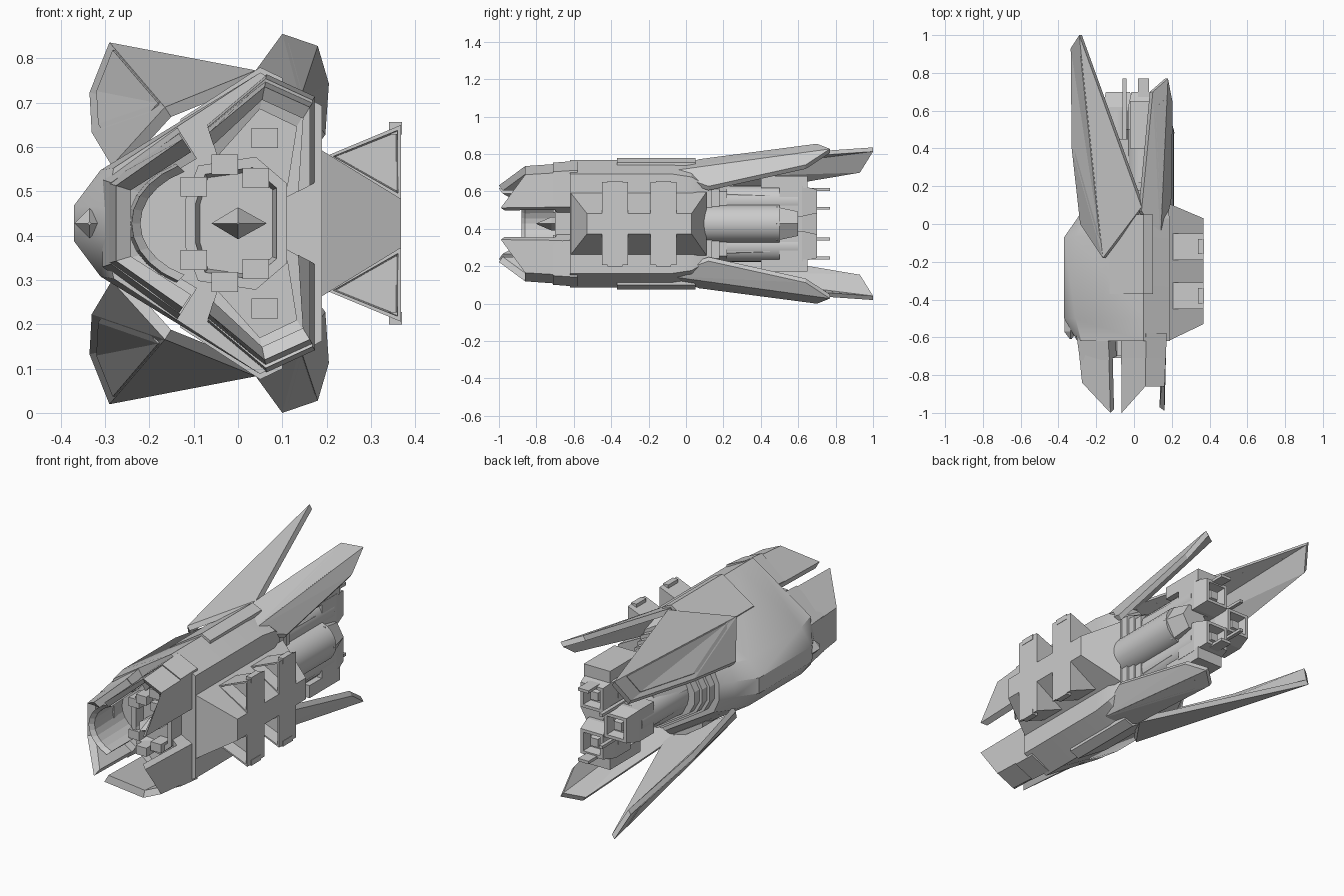
import bpy, bmesh, math
from mathutils import Vector

old = bpy.data.objects.get("Cube")
if old:
    bpy.data.objects.remove(old, do_unlink=True)

ZC = 0.4275  # height of the mirror plane; h below is measured from it

grey = bpy.data.materials.new("hull grey")
grey.use_nodes = True
grey.diffuse_color = (0.6, 0.6, 0.6, 1)
grey.node_tree.nodes["Principled BSDF"].inputs["Base Color"].default_value = (0.6, 0.6, 0.6, 1)


def finish(name, bm, mirror=False, smooth=False):
    """Turn a bmesh in (x, y, h) space into an object, optionally mirrored in h."""
    bmesh.ops.recalc_face_normals(bm, faces=bm.faces)
    if mirror:
        copy = bmesh.ops.duplicate(bm, geom=bm.verts[:] + bm.edges[:] + bm.faces[:])["geom"]
        for v in [g for g in copy if isinstance(g, bmesh.types.BMVert)]:
            v.co.z *= -1
        bmesh.ops.reverse_faces(bm, faces=[g for g in copy if isinstance(g, bmesh.types.BMFace)])
    bmesh.ops.translate(bm, verts=bm.verts, vec=(0, 0, ZC))
    mesh = bpy.data.meshes.new(name)
    bm.to_mesh(mesh)
    bm.free()
    mesh.materials.append(grey)
    ob = bpy.data.objects.new(name, mesh)
    bpy.context.collection.objects.link(ob)
    if smooth:
        bpy.ops.object.select_all(action="DESELECT")
        ob.select_set(True)
        bpy.context.view_layer.objects.active = ob
        bpy.ops.object.shade_smooth_by_angle(angle=math.radians(28))
    return ob


def sym(half):
    """Close a half section of (x, h) points into a ring."""
    return half + [(x, -h) for x, h in reversed(half)]


def ngon(x, h, r, n, turn=0.0):
    return [(x + r * math.cos(turn + i * math.tau / n), h + r * math.sin(turn + i * math.tau / n)) for i in range(n)]


def loft(name, sections, mirror=False, smooth=False, recess=None):
    """Skin rings given as (y, ring); recess = (end, margin, depth) hollows one cap."""
    bm = bmesh.new()
    rings = [[bm.verts.new((x, y, h)) for x, h in ring] for y, ring in sections]
    n = len(rings[0])
    for a, b in zip(rings, rings[1:]):
        for i in range(n):
            bm.faces.new((a[i], a[(i + 1) % n], b[(i + 1) % n], b[i]))
    caps = [bm.faces.new(rings[0]), bm.faces.new(rings[-1])]
    bmesh.ops.recalc_face_normals(bm, faces=bm.faces)
    if recess:
        end, margin, depth = recess
        bmesh.ops.inset_region(bm, faces=[caps[end]], thickness=margin)
        bmesh.ops.inset_region(bm, faces=[caps[end]], thickness=margin * 0.4, depth=-depth)
    return finish(name, bm, mirror, smooth)


def plate(name, pts, offset, mirror=True):
    """Thin slab: a fan of the outline plus a copy moved by offset."""
    bm = bmesh.new()
    a = [bm.verts.new(p) for p in pts]
    b = [bm.verts.new(Vector(p) + Vector(offset)) for p in pts]
    n = len(pts)
    for i in range(1, n - 1):
        bm.faces.new((a[0], a[i], a[i + 1]))
        bm.faces.new((b[0], b[i + 1], b[i]))
    for i in range(n):
        j = (i + 1) % n
        bm.faces.new((a[i], b[i], b[j], a[j]))
    return finish(name, bm, mirror)


def shell(name, path, fronts, back, flare, thick, mirror=False):
    """Bent armour strip along (x, h) path with its own front edge y per point."""
    bm = bmesh.new()
    rows = []
    for (x, h), f in zip(path, fronts):
        inner = 1 - thick / math.hypot(x, h)
        corners = [(x, f, h), (x * flare, back, h * flare),
                   (x * flare * inner, back, h * flare * inner), (x * inner, f + 0.02, h * inner)]
        rows.append([bm.verts.new(c) for c in corners])
    for a, b in zip(rows, rows[1:]):
        for i in range(4):
            j = (i + 1) % 4
            bm.faces.new((a[i], a[j], b[j], b[i]))
    bm.faces.new(rows[0])
    bm.faces.new(rows[-1])
    return finish(name, bm, mirror)


def box(name, x, y, h, mirror=True):
    ring = [(x[0], h[0]), (x[1], h[0]), (x[1], h[1]), (x[0], h[1])]
    return loft(name, [(y[0], ring), (y[1], ring)], mirror)


# Main hull with rounded hump on the -x side
full = sym([(0.19, 0.265), (0.05, 0.34), (-0.31, 0.12), (-0.37, 0.04)])
loft("main_hull", [
    (-0.62, sym([(0.19, 0.265), (0.05, 0.34), (-0.28, 0.125), (-0.30, 0.035)])),
    (-0.50, full), (-0.07, full),
    (0.03, sym([(0.19, 0.25), (0.05, 0.335), (-0.26, 0.12), (-0.30, 0.04)])),
    (0.10, sym([(0.17, 0.21), (0.05, 0.28), (-0.23, 0.11), (-0.26, 0.04)]))], smooth=True)

# Stepped bands and rear trunk
for i in range(3):
    s = 0.9 - 0.06 * i
    ring = [(x * s, h * s) for x, h in sym([(0.18, 0.22), (0.05, 0.28), (-0.22, 0.11), (-0.26, 0.04)])]
    loft(f"rear_band_{i + 1}", [(0.08, ring), (0.14 + 0.04 * i, ring)])
loft("rear_trunk", [(0.1, sym([(0.13, 0.16), (0.05, 0.21), (-0.14, 0.1), (-0.17, 0.04)])),
                    (0.45, sym([(0.13, 0.15), (0.05, 0.2), (-0.12, 0.09), (-0.15, 0.04)]))])

# Side nacelle on +x, wedge shaped with sloped ends
wide, narrow = sym([(0.18, 0.17)]), sym([(0.365, 0.055)])
base = [(0.18, -0.62, 0.17), (0.18, 0.11, 0.17), (0.18, 0.11, -0.17), (0.18, -0.62, -0.17)]
crest = [(0.368, -0.53, 0.055), (0.368, 0.03, 0.055), (0.368, 0.03, -0.055), (0.368, -0.53, -0.055)]
bm = bmesh.new()
low, high = [[bm.verts.new(p) for p in q] for q in (base, crest)]
for i in range(4):
    j = (i + 1) % 4
    bm.faces.new((low[i], low[j], high[j], high[i]))
bm.faces.new(low)
lid = bm.faces.new(high)
bmesh.ops.recalc_face_normals(bm, faces=bm.faces)
finish("side_nacelle", bm)

# Triangular intake pods
tri = [(0.20, 0.152), (0.368, 0.222), (0.368, 0.055)]
for i, y in enumerate((-0.45, -0.19)):
    loft(f"intake_pod_{i + 1}", [(y, tri), (y + 0.14, tri)], mirror=True, recess=(0, 0.015, 0.07))
    box(f"pod_lip_{i + 1}", (0.34, 0.37), (y + 0.03, y + 0.11), (0.2, 0.228))

# Long wings: swept blades with a raised panel
wing = [(-0.165, -0.18, 0.262), (0.04, 0.09, 0.345), (-0.29, 1.0, 0.408),
        (-0.335, 0.93, 0.295), (-0.33, 0.4, 0.205), (-0.285, 0.0, 0.13)]
plate("long_wing", wing, (0.014, 0, -0.022))
mid = sum((Vector(p) for p in wing), Vector()) / len(wing)
plate("long_wing_panel", [mid.lerp(Vector(p), 0.82) + Vector((-0.004, 0, 0.007)) for p in wing], (0.014, 0, -0.02))

# Short fins beside the nacelle
fin = [(0.14, -0.1, 0.28), (0.04, 0.07, 0.345), (0.1, 0.7, 0.4275),
       (0.18, 0.77, 0.4), (0.205, 0.64, 0.315), (0.197, 0.12, 0.2)]
plate("short_fin", fin, (-0.016, 0, -0.022))
mid = sum((Vector(p) for p in fin), Vector()) / len(fin)
plate("short_fin_panel", [mid.lerp(Vector(p), 0.75) + Vector((0.003, 0, 0.005)) for p in fin], (-0.01, 0, -0.02))

# Folded armour over the hull ridge
ridge = [(-0.13, 0.235), (0.05, 0.352), (0.1, 0.328), (0.1, 0.29), (0.05, 0.32), (-0.13, 0.21)]
loft("ridge_armour", [(-0.37, ridge), (0.05, ridge)], mirror=True)

# Nose shells: one claw on -x, two angled claws on +x, each over a collar
claw = sym([(-0.125, 0.19), (-0.275, 0.085)])
shell("nose_claw_side", claw, (-1.0, -0.84, -0.84, -1.0), -0.6, 1.09, 0.035)
angle = [(-0.065, 0.205), (0.06, 0.308), (0.162, 0.262), (0.162, 0.085)]
shell("nose_claw_corner", angle, (-1.0, -0.86, -0.86, -0.99), -0.6, 1.06, 0.03, mirror=True)
shell("nose_collar_side", [(x * 1.04, h * 1.08) for x, h in claw], (-0.72,) * 4, -0.58, 1.07, 0.07)
shell("nose_collar_corner", [(x * 1.04, h * 1.06) for x, h in angle], (-0.71,) * 4, -0.58, 1.03, 0.07, mirror=True)

# Nose interior: curved cradle, inner teeth, pointed emitter
cradle = [(0.21 * math.cos(a) - 0.03, 0.15 * math.sin(a))
          for a in [math.radians(120 + 12 * i) for i in range(11)]]
shell("nose_cradle", cradle, (-0.88,) * 11, -0.6, 1.05, 0.02)
core = sym([(0.11, 0.09), (0.04, 0.15), (-0.09, 0.13), (-0.12, 0.05)])
loft("nose_core", [(-0.6, core), (-0.7, core)], recess=(1, 0.025, 0.05))
for i, (x, h) in enumerate([(0.06, 0.19), (-0.03, 0.13), (0.04, 0.1), (-0.1, 0.08)]):
    box(f"nose_tooth_{i + 1}", (x - 0.03, x + 0.03), (-0.77 + 0.02 * i, -0.6), (h - 0.02, h + 0.025))
gem = [(0.065, 0), (0, 0.036), (-0.06, 0), (0, -0.036)]
loft("nose_emitter", [(-0.6, gem), (-0.72, gem), (-0.8, [(x * 0.05, h * 0.05) for x, h in gem])])
eye = ngon(-0.335, 0, 0.034, 4)
loft("hump_sensor", [(-0.5, eye), (-0.57, eye), (-0.61, ngon(-0.335, 0, 0.004, 4))])

# Rear side drum behind the nacelle
loft("rear_drum", [(y, ngon(0.11, 0, 0.102, 24)) for y in (0.05, 0.5)], smooth=True)
loft("rear_drum_cap", [(0.48, ngon(0.11, 0, 0.105, 6)), (0.6, ngon(0.11, 0, 0.075, 6))])

# Three engines: tube, square nozzle with a stepped opening, guard fin
for name, x, h, both in (("outer", 0.05, 0.12, True), ("inner", -0.085, 0.0, False)):
    loft(name + "_engine_tube", [(y, ngon(x, h, 0.085, 20)) for y in (0.1, 0.6)], mirror=both, smooth=True)
    q = math.pi / 4
    loft(name + "_engine_nozzle", [(0.5, ngon(x, h, 0.115, 4, q)), (0.62, ngon(x, h, 0.115, 4, q)),
                                   (0.7, ngon(x, h, 0.09, 4, q))], mirror=both, recess=(1, 0.022, 0.05))
    loft(name + "_engine_core", [(0.6, ngon(x, h, 0.05, 4, q)), (0.68, ngon(x, h, 0.03, 4, q))], mirror=both)
box("nozzle_guard", (0.02, 0.08), (0.6, 0.77), (0.175, 0.19))
box("rear_spine", (-0.06, -0.04), (0.45, 0.77), (0.075, 0.09))
box("rear_side_block", (-0.02, 0.13), (0.4, 0.65), (0.19, 0.255))
